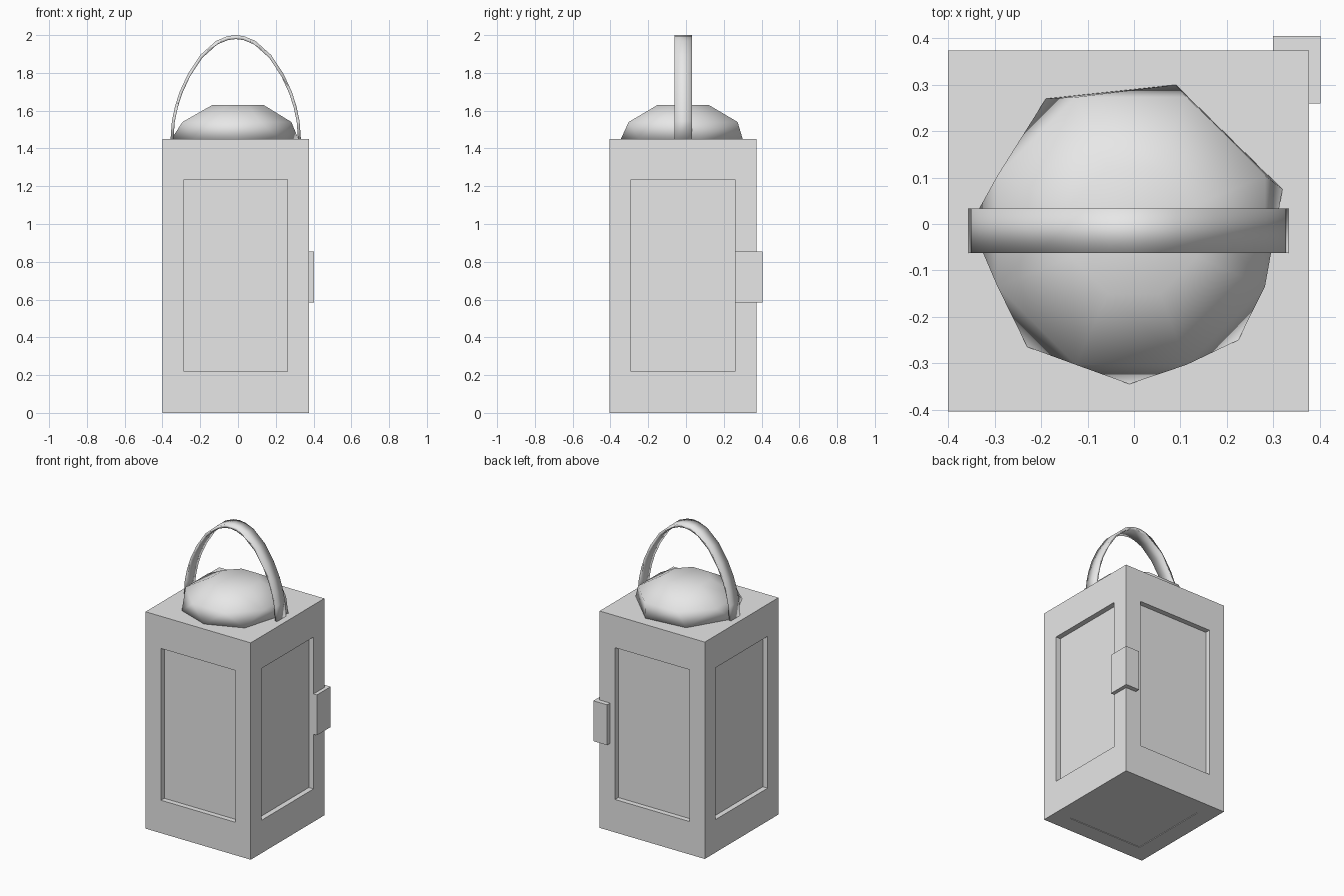
import bpy, bmesh, math
from mathutils import Vector

cube = bpy.data.objects.get("Cube")
if cube:
    bpy.data.objects.remove(cube, do_unlink=True)

MX, MY = -0.012, -0.015   # lantern axis
TOP = 1.45                # top of the body

grey = bpy.data.materials.new("light_grey")
grey.use_nodes = True
grey.diffuse_color = (0.8, 0.8, 0.8, 1)
grey.node_tree.nodes["Principled BSDF"].inputs["Base Color"].default_value = (0.8, 0.8, 0.8, 1)


def finish(name, bm, smooth=False):
    bmesh.ops.recalc_face_normals(bm, faces=bm.faces)
    for f in bm.faces:
        f.smooth = smooth
    mesh = bpy.data.meshes.new(name)
    bm.to_mesh(mesh)
    bm.free()
    mesh.materials.append(grey)
    bpy.context.collection.objects.link(bpy.data.objects.new(name, mesh))


def prism(name, outline, offset, smooth=False):
    """Extrude a closed outline along an offset vector."""
    bm = bmesh.new()
    face = bm.faces.new([bm.verts.new(p) for p in outline])
    geom = bmesh.ops.extrude_face_region(bm, geom=[face])["geom"]
    moved = [v for v in geom if isinstance(v, bmesh.types.BMVert)]
    bmesh.ops.translate(bm, verts=moved, vec=offset)
    finish(name, bm, smooth)


def recess(bm, faces, depth):
    """Sink faces straight inwards, leaving upright walls."""
    for f in bmesh.ops.extrude_discrete_faces(bm, faces=faces)["faces"]:
        f.normal_update()
        bmesh.ops.translate(bm, verts=f.verts[:], vec=f.normal * -depth)


# Body: tall box with a recessed panel on each side and a shallow one below
bm = bmesh.new()
bmesh.ops.create_cube(bm, size=1)
for v in bm.verts:
    v.co = Vector((v.co.x * 0.778 + MX, v.co.y * 0.778 + MY, (v.co.z + 0.5) * TOP))
bm.normal_update()
sides = [f for f in bm.faces if abs(f.normal.z) < 0.5]
base = [f for f in bm.faces if f.normal.z < -0.5]
bmesh.ops.inset_individual(bm, faces=sides + base, thickness=0.114, use_even_offset=True)
for f in sides:
    for v in f.verts:
        v.co.z = 0.22 if v.co.z < TOP / 2 else 1.235
recess(bm, sides, 0.035)
recess(bm, base, 0.004)
finish("body", bm)

# Domed cap: uneven rim, then two eight-sided rings with a flat top
bm = bmesh.new()
for x, y in [(-0.19, 0.27), (0.09, 0.30), (0.32, 0.075), (0.225, -0.25),
             (-0.01, -0.345), (-0.23, -0.265), (-0.352, 0)]:
    bm.verts.new((x, y, TOP))
for radius, x, z in [(0.312, -0.006, 1.54), (0.147, 0, 1.63)]:
    for i in range(8):
        a = math.radians(22.5 + 45 * i)
        bm.verts.new((x + radius * math.cos(a), MY + radius * math.sin(a), z))
bmesh.ops.convex_hull(bm, input=bm.verts)
finish("dome_cap", bm, True)

# Handle: thin arched band, half profile mirrored
half = [(0.345, 0), (0.338, 0.095), (0.321, 0.175), (0.297, 0.25), (0.253, 0.345),
        (0.187, 0.445), (0.103, 0.52), (0.044, 0.544)]
outer = half + [(0, 0.55)] + [(-x, z) for x, z in reversed(half)]
inner = [(x * 0.955, z * 0.962) for x, z in reversed(outer)]
prism("handle", [(MX + x, -0.062, TOP + z) for x, z in outer + inner],
      (0, 0.095, 0), True)

# Latch: plate wrapped around the back left corner
corner = [(0.30, 0.374), (0.377, 0.374), (0.377, 0.26),
          (0.402, 0.26), (0.402, 0.405), (0.30, 0.405)]
prism("latch", [(x, y, 0.585) for x, y in corner], (0, 0, 0.27))
